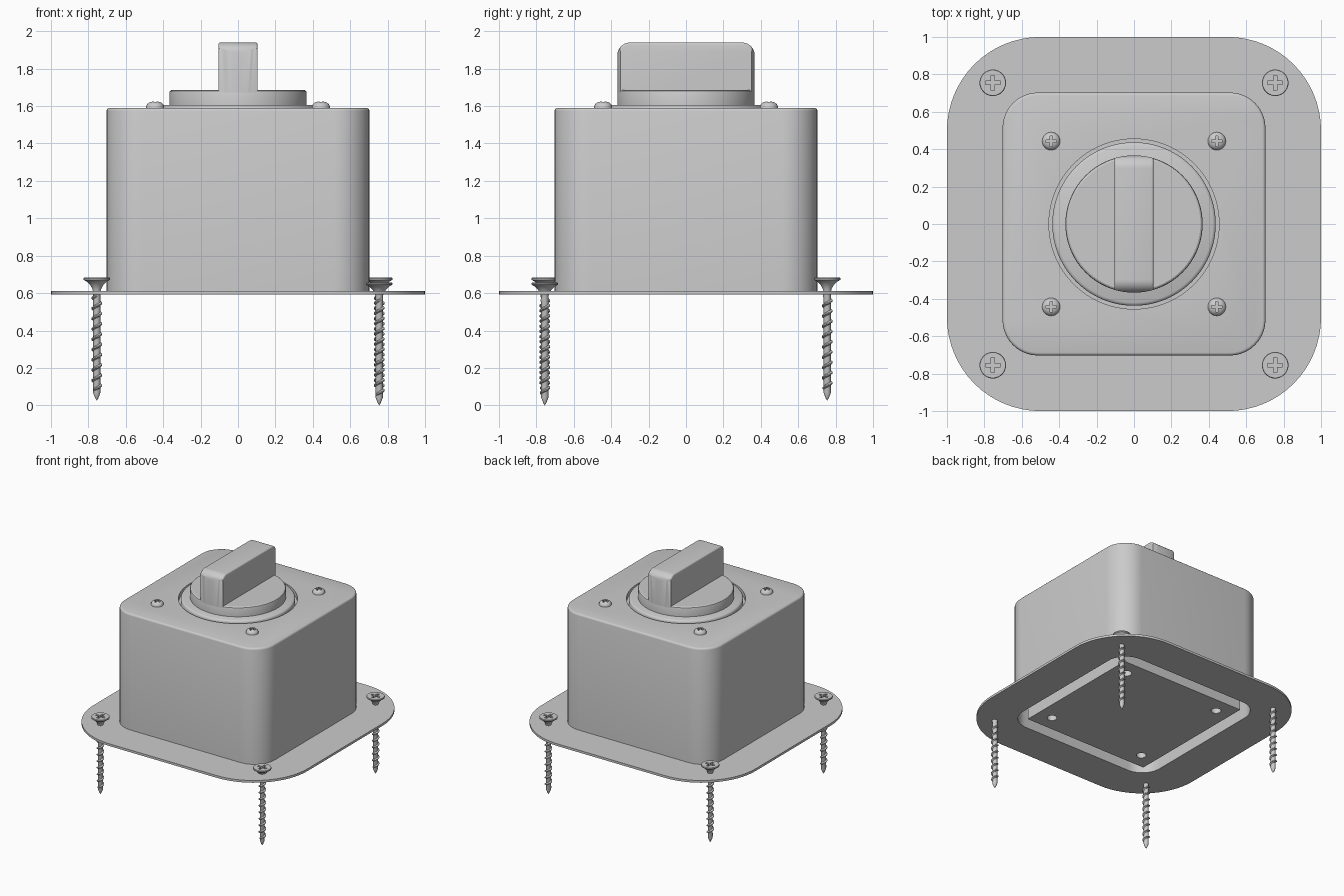
import bpy, bmesh, math
from mathutils import Matrix, Vector

if "Cube" in bpy.data.objects:
    bpy.data.objects.remove(bpy.data.objects["Cube"], do_unlink=True)

GREY = (0.6, 0.6, 0.6, 1)
grey = bpy.data.materials.new("plain_grey")
grey.use_nodes = True
grey.diffuse_color = GREY
grey.node_tree.nodes["Principled BSDF"].inputs["Base Color"].default_value = GREY


def finish(name, bm):
    bmesh.ops.recalc_face_normals(bm, faces=bm.faces[:])
    mesh = bpy.data.meshes.new(name)
    bm.to_mesh(mesh)
    bm.free()
    mesh.materials.append(grey)
    ob = bpy.data.objects.new(name, mesh)
    bpy.context.collection.objects.link(ob)
    return ob


def rounded(hx, hy, r, seg=10):
    """Outline of a rounded rectangle."""
    pts = []
    for k, (sx, sy) in enumerate([(1, 1), (-1, 1), (-1, -1), (1, -1)]):
        for i in range(seg + 1):
            a = math.pi / 2 * (k + i / seg)
            pts.append((sx * (hx - r) + r * math.cos(a), sy * (hy - r) + r * math.sin(a)))
    return pts


def circle(r, n=64, cx=0, cy=0):
    return [(cx + r * math.cos(math.tau * i / n), cy + r * math.sin(math.tau * i / n))
            for i in range(n)]


def prism(name, pts, z0, z1, bevel=0, both=False):
    """Extrude an outline from z0 to z1, optionally rounding its rim."""
    bm = bmesh.new()
    base = bm.faces.new([bm.verts.new((x, y, z0)) for x, y in pts])
    out = bmesh.ops.extrude_face_region(bm, geom=[base], use_keep_orig=True)
    top = [g for g in out["geom"] if isinstance(g, bmesh.types.BMVert)]
    bmesh.ops.translate(bm, verts=top, vec=(0, 0, z1 - z0))
    bmesh.ops.recalc_face_normals(bm, faces=bm.faces[:])
    if bevel:
        rim = [e for e in bm.edges if abs(e.verts[0].co.z - e.verts[1].co.z) < 1e-6
               and (both or e.verts[0].co.z > z1 - 1e-5)]
        bmesh.ops.bevel(bm, geom=rim, offset=bevel, segments=3, profile=0.5, affect='EDGES')
    return finish(name, bm)


def lathe(name, profile, steps=64):
    """Spin a radius/height profile around z."""
    bm = bmesh.new()
    vs = [bm.verts.new((r, 0, z)) for r, z in profile]
    es = [bm.edges.new(pair) for pair in zip(vs, vs[1:])]
    bmesh.ops.spin(bm, geom=vs + es, axis=(0, 0, 1), cent=(0, 0, 0),
                   angle=math.tau, steps=steps, use_duplicate=False)
    bmesh.ops.remove_doubles(bm, verts=bm.verts[:], dist=1e-5)
    return finish(name, bm)


def boolean(ob, cutter, op='DIFFERENCE'):
    mod = ob.modifiers.new("cut", 'BOOLEAN')
    mod.operation, mod.object, mod.solver = op, cutter, 'EXACT'
    bpy.context.view_layer.update()
    mesh = bpy.data.meshes.new_from_object(
        ob.evaluated_get(bpy.context.evaluated_depsgraph_get()))
    ob.modifiers.clear()
    ob.data = mesh
    bpy.data.objects.remove(cutter, do_unlink=True)


def cross(length, width, z0, z1):
    """Cross-shaped driver recess."""
    l, w = length, width
    arm = [(l, -w), (l, w), (w, w)]
    pts = []
    for k in range(4):
        rot = Matrix.Rotation(k * math.pi / 2, 2)
        pts += [tuple(rot @ Vector(p)) for p in arm]
    return prism("cross_cutter", pts, z0, z1)


def copies(ob, places, name):
    for i, p in enumerate(places):
        c = ob if i == 0 else ob.copy()
        if i:
            bpy.context.collection.objects.link(c)
        c.name = f"{name}_{i + 1}"
        c.location = p


# Mounting flange with an open middle
flange = prism("mounting_flange", rounded(1, 1, 0.5, 16), 0.593, 0.612)
boolean(flange, prism("opening", rounded(0.68, 0.68, 0.17), 0.5, 0.7))

# Hollow housing with a round dial seat in the lid
housing = prism("housing", rounded(0.703, 0.703, 0.19), 0.6, 1.59, 0.016)
boolean(housing, prism("cavity", rounded(0.68, 0.68, 0.17), 0.5, 1.48))
boolean(housing, prism("dial_seat", circle(0.455), 1.55, 1.7))

# Inner block with four screw holes in its underside
H = 0.576
block = prism("inner_block", [(H, H), (-H, H), (-H, -H), (H, -H)], 0.595, 1.49)
for sx in (-1, 1):
    for sy in (-1, 1):
        boolean(block, prism("hole", circle(0.038, 24, sx * 0.445, sy * 0.445), 0.5, 0.75))

# Dial base and knob disc
lathe("dial_base", [(0, 1.54), (0.437, 1.54), (0.437, 1.592), (0.432, 1.6),
                    (0.42, 1.606), (0, 1.606)], 96)
lathe("knob_disc", [(0, 1.6), (0.367, 1.6), (0.367, 1.672), (0.364, 1.68),
                    (0.355, 1.686), (0, 1.686)], 96)

# Grip: rounded slab stood on edge and trimmed to the knob circle
grip = prism("knob_grip", rounded(0.368, 0.3, 0.07), -0.105, 0.105, 0.012, both=True)
grip.data.transform(Matrix(((0, 0, 1, 0), (1, 0, 0, 0), (0, 1, 0, 1.64), (0, 0, 0, 1))))
boolean(grip, prism("grip_trim", circle(0.367, 96), 1.61, 2.1), 'INTERSECT')

# Lid screws
R = 0.443
lid = lathe("lid_screw", [(0, -0.02), (0.048, -0.02), (0.048, 0.008), (0.043, 0.02),
                          (0.03, 0.03), (0.015, 0.034), (0, 0.035)], 32)
boolean(lid, cross(0.028, 0.007, 0.012, 0.06))
copies(lid, [(x, y, 1.59) for x in (-R, R) for y in (-R, R)], "lid_screw")

# Mounting screw: countersunk head, shank and point
screw = lathe("mounting_screw", [(0, 0), (0.008, 0.012), (0.019, 0.04), (0.019, 0.58),
                                 (0.025, 0.6), (0.035, 0.617), (0.05, 0.633), (0.07, 0.645),
                                 (0.071, 0.652), (0.068, 0.657), (0, 0.657)], 32)
boolean(screw, cross(0.04, 0.009, 0.63, 0.7))

# Helical thread ridge wound round the shank
bm = bmesh.new()
bm.from_mesh(screw.data)
TURNS, STEPS, PITCH = 10, 20, 0.055
prev = None
for i in range(TURNS * STEPS + 1):
    t = i / STEPS
    z = 0.025 + t * PITCH
    fade = min(1, t, (TURNS - t) * 2)
    core = min(0.017, 0.008 + t * 0.012)
    ring = [bm.verts.new((r * math.cos(t * math.tau), r * math.sin(t * math.tau), z + dz))
            for r, dz in ((core, -0.011), (core + 0.012 * fade, -0.003),
                          (core + 0.012 * fade, 0.003), (core, 0.011))]
    if prev:
        for k in range(4):
            n = (k + 1) % 4
            bm.faces.new((prev[k], prev[n], ring[n], ring[k]))
    else:
        bm.faces.new(ring)
    prev = ring
bm.faces.new(prev[::-1])
bmesh.ops.recalc_face_normals(bm, faces=bm.faces[:])
bm.to_mesh(screw.data)
bm.free()

# One mounting screw sits slightly deeper than the others
S = 0.755
copies(screw, [(x, y, 0 if x > 0 > y else 0.026) for x in (-S, S) for y in (-S, S)],
       "mounting_screw")

# Smooth shading with sharp edges kept
bpy.ops.object.select_all(action='DESELECT')
for ob in bpy.context.collection.objects:
    if ob.type == 'MESH':
        ob.select_set(True)
        bpy.context.view_layer.objects.active = ob
bpy.ops.object.shade_smooth_by_angle(angle=math.radians(32))
